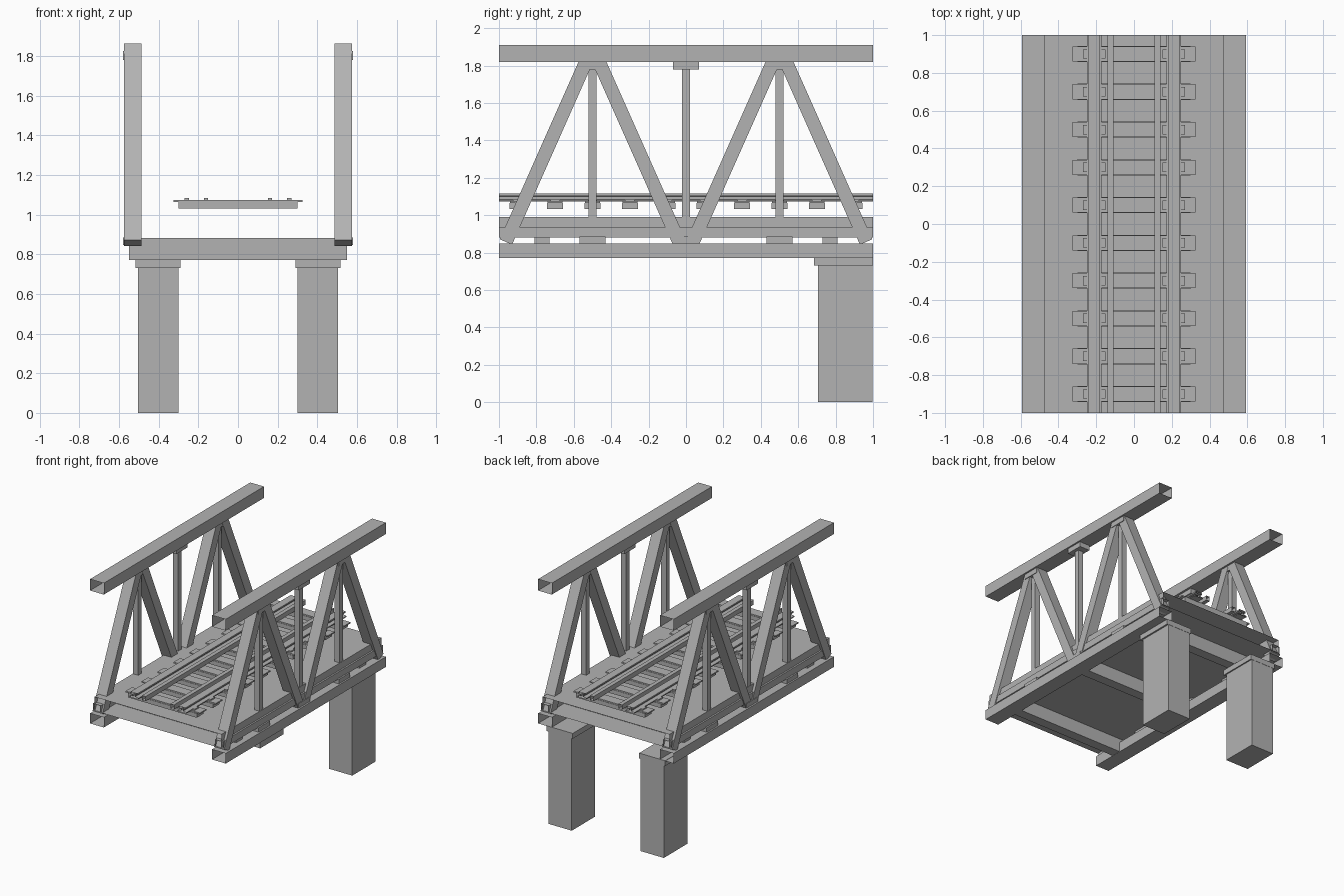
import bpy
from mathutils import Vector

cube = bpy.data.objects.get("Cube")
if cube:
    bpy.data.objects.remove(cube, do_unlink=True)

gray = bpy.data.materials.new("plain_gray")
gray.use_nodes = True
GRAY = (0.45, 0.45, 0.45, 1)
gray.diffuse_color = GRAY
gray.node_tree.nodes["Principled BSDF"].inputs["Base Color"].default_value = GRAY


def make(name, verts, faces):
    mesh = bpy.data.meshes.new(name)
    mesh.from_pydata(verts, [], faces)
    mesh.materials.append(gray)
    obj = bpy.data.objects.new(name, mesh)
    bpy.context.collection.objects.link(obj)
    return obj


def extrude(name, profile, start, end, capped=False):
    """Sweep a counter-clockwise (x, z) profile along y; open ended unless capped."""
    n = len(profile)
    verts = [(x, y, z) for y in (start, end) for x, z in profile]
    faces = [(i, (i + 1) % n, n + (i + 1) % n, n + i) for i in range(n)]
    if capped:
        faces += [tuple(range(n))[::-1], tuple(range(n, 2 * n))]
    # outward winding: the sides run along +y, so flip them
    faces = [f[::-1] for f in faces]
    return make(name, verts, faces)


def rect(x0, x1, z0, z1):
    return [(x0, z0), (x1, z0), (x1, z1), (x0, z1)]


def box(name, x0, x1, y0, y1, z0, z1):
    return extrude(name, rect(x0, x1, z0, z1), y0, y1, True)


def span(side, a, b):
    return tuple(sorted((side * a, side * b)))


def strut(name, xs, foot, head, width):
    """Square-cut bar in the y-z plane."""
    foot, head = Vector(foot), Vector(head)
    d = (head - foot).normalized()
    n = Vector((-d.y, d.x)) * width / 2
    ring = [foot - n, head - n, head + n, foot + n]
    verts = [(x, p.x, p.y) for x in xs for p in ring]
    faces = [(0, 3, 2, 1), (4, 5, 6, 7)]
    faces += [(i, (i + 1) % 4, 4 + (i + 1) % 4, 4 + i) for i in range(4)]
    return make(name, verts, faces)


# Deck: hollow, open at both ends
extrude("deck", rect(-0.555, 0.555, 0.88, 0.99), -1, 1)

# Cross beams under the deck
for y in (-0.77, 0, 0.77):
    box("cross_beam", -0.55, 0.55, y - 0.04, y + 0.04, 0.772, 0.882)

for side, label in ((1, "left"), (-1, "right")):
    # Long hollow members
    extrude(label + "_top_chord", rect(*span(side, 0.473, 0.593), 1.82, 1.91), -1, 1)
    extrude(label + "_girder", rect(*span(side, 0.473, 0.593), 0.77, 0.85), -1, 1)
    extrude(label + "_lower_chord", rect(*span(side, 0.5, 0.568), 0.88, 0.935), -1, 1)

    # Truss diagonals, mirrored about each peak
    truss = span(side, 0.488, 0.575)
    for peak in (-0.5, 0.5):
        for way in (-1, 1):
            strut(label + "_diagonal", truss, (peak + way * 0.463, 0.857),
                  (peak + way * 0.022, 1.85), 0.072)

    # Posts with their head blocks and foot blocks
    for y in (-0.5, 0, 0.5):
        box(label + "_post", *span(side, 0.508, 0.553), y - 0.021, y + 0.021, 0.98, 1.79)
        box(label + "_post_head", *span(side, 0.49, 0.58), y - 0.07, y + 0.07, 1.78, 1.825)
        box(label + "_post_foot", *span(side, 0.49, 0.58), y - 0.07, y + 0.07, 0.848, 0.885)

    # Pier and its cap
    box(label + "_pier", *span(side, 0.3, 0.505), 0.705, 0.998, 0, 0.735)
    box(label + "_pier_cap", *span(side, 0.29, 0.518), 0.685, 1, 0.73, 0.772)

    # Running rail: flange, web and head in one profile
    half = [(0.038, 1.072), (0.038, 1.08), (0.01, 1.085), (0.01, 1.1),
            (0.03, 1.104), (0.03, 1.115)]
    profile = half + [(-x, z) for x, z in reversed(half)]
    extrude(label + "_rail", [(x + side * 0.21, z) for x, z in profile], -1, 1)
    extrude(label + "_guard_rail", rect(*span(side, 0.108, 0.14), 1.075, 1.112), -1, 1)

# Sleepers with tie plates and rail clips
for i in range(10):
    y = -0.9 + 0.2 * i
    box("sleeper", -0.3, 0.3, y - 0.043, y + 0.043, 1.032, 1.065)
    box("tie_plate", -0.325, 0.325, y - 0.04, y + 0.04, 1.065, 1.075)
    for side in (-1, 1):
        for inner, outer in ((0.152, 0.172), (0.248, 0.27)):
            box("rail_clip", *span(side, inner, outer), y - 0.025, y + 0.025, 1.075, 1.085)

# Make every part face outward
import bmesh
for obj in bpy.context.collection.objects:
    if obj.type == 'MESH' and obj.data.materials and obj.data.materials[0] == gray:
        bm = bmesh.new()
        bm.from_mesh(obj.data)
        bmesh.ops.recalc_face_normals(bm, faces=bm.faces)
        bm.to_mesh(obj.data)
        bm.free()
